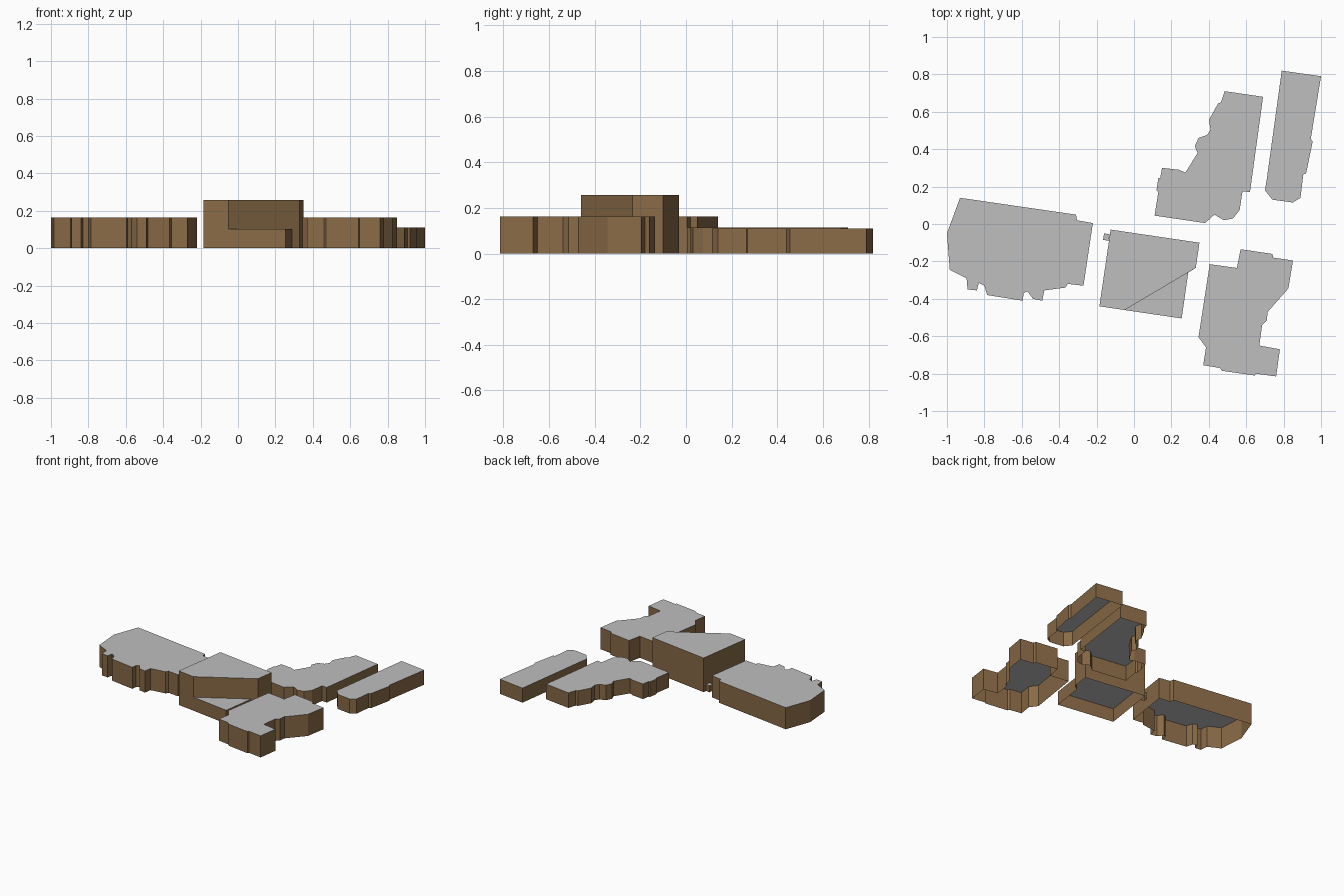
import bpy
import bmesh

if "Cube" in bpy.data.objects:
    bpy.data.objects.remove(bpy.data.objects["Cube"], do_unlink=True)


def material(name, rgb):
    mat = bpy.data.materials.new(name)
    mat.use_nodes = True
    mat.diffuse_color = (*rgb, 1)
    bsdf = mat.node_tree.nodes["Principled BSDF"]
    bsdf.inputs["Base Color"].default_value = (*rgb, 1)
    bsdf.inputs["Roughness"].default_value = 0.9
    return mat


WALL = material("brown wall", (0.25, 0.145, 0.063))
ROOF = material("grey roof", (0.52, 0.52, 0.52))


def building(name, outline, top, bottom=0.0):
    """Raise a footprint into walls with a flat roof, open underneath."""
    area = sum(a[0] * b[1] - b[0] * a[1]
               for a, b in zip(outline, outline[1:] + outline[:1]))
    if area < 0:
        outline = outline[::-1]
    bm = bmesh.new()
    low = [bm.verts.new((x, y, bottom)) for x, y in outline]
    high = [bm.verts.new((x, y, top)) for x, y in outline]
    for i in range(len(outline)):
        j = (i + 1) % len(outline)
        bm.faces.new((low[i], low[j], high[j], high[i])).material_index = 0
    bm.faces.new(high).material_index = 1
    mesh = bpy.data.meshes.new(name)
    bm.to_mesh(mesh)
    bm.free()
    mesh.materials.append(WALL)
    mesh.materials.append(ROOF)
    obj = bpy.data.objects.new(name, mesh)
    bpy.context.collection.objects.link(obj)
    return obj


# Long west block with a stepped front
building("west_block", [
    (-.93, .14), (-.31, .05), (-.305, .02), (-.22, .005), (-.27, -.33),
    (-.355, -.32), (-.366, -.34), (-.48, -.355), (-.49, -.41), (-.54, -.40),
    (-.57, -.36), (-.59, -.37), (-.595, -.41), (-.785, -.38), (-.80, -.33),
    (-.83, -.315), (-.84, -.355), (-.89, -.35), (-.895, -.29),
    (-.985, -.245), (-1, -.05)], 0.163)

# Central block: low base with a taller upper part and a small side porch
building("central_base", [
    (-.125, -.03), (.35, -.10), (.33, -.235), (.29, -.26), (.255, -.505),
    (-.185, -.44)], 0.102)
building("central_tower", [
    (-.125, -.03), (.35, -.10), (.33, -.235), (-.05, -.46), (-.185, -.44)],
    0.257, 0.102)
building("side_porch", [
    (-.16, -.05), (-.13, -.055), (-.135, -.09), (-.165, -.085)], 0.05)

# North block with an irregular west side
building("north_block", [
    (.485, .71), (.69, .68), (.62, .17), (.58, .175), (.565, .075),
    (.53, .03), (.48, .02), (.43, .05), (.38, .005), (.11, .045),
    (.13, .17), (.12, .18), (.13, .245), (.14, .245), (.15, .30),
    (.24, .29), (.275, .275), (.34, .38), (.325, .415), (.345, .46),
    (.39, .475), (.41, .505), (.40, .555), (.45, .645), (.465, .65)], 0.114)

# Narrow north-east block
building("north_east_block", [
    (.79, .82), (1, .79), (.945, .455), (.955, .44), (.92, .27),
    (.905, .265), (.89, .14), (.85, .115), (.74, .13), (.70, .18),
    (.71, .24)], 0.11)

# South-east block with a foot at its front corner
building("south_east_block", [
    (.57, -.135), (.74, -.16), (.745, -.18), (.85, -.195), (.825, -.345),
    (.715, -.47), (.71, -.515), (.685, -.54), (.67, -.65), (.78, -.67),
    (.76, -.815), (.65, -.80), (.645, -.81), (.47, -.785), (.46, -.77),
    (.37, -.755), (.385, -.66), (.345, -.605), (.405, -.215),
    (.55, -.235)], 0.163)
